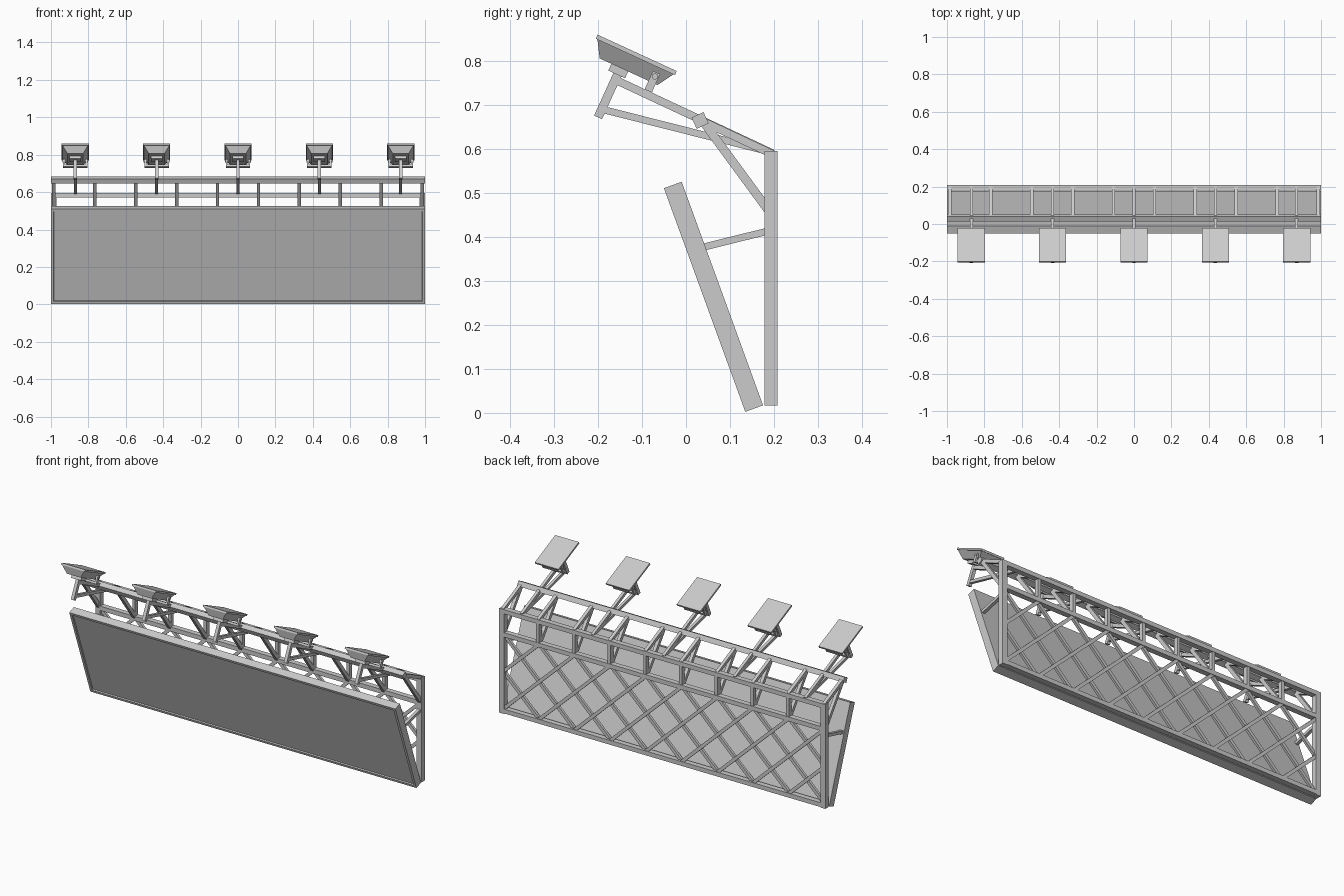
import bpy, bmesh, math
from mathutils import Matrix, Vector

cube = bpy.data.objects.get("Cube")
if cube:
    bpy.data.objects.remove(cube, do_unlink=True)

grey = bpy.data.materials.new("painted_steel_grey")
grey.use_nodes = True
colour = (0.6, 0.6, 0.6, 1)
grey.diffuse_color = colour
grey.node_tree.nodes["Principled BSDF"].inputs["Base Color"].default_value = colour

X, Y = Vector((1, 0, 0)), Vector((0, 1, 0))


def finish(name, bm):
    bmesh.ops.recalc_face_normals(bm, faces=bm.faces)
    mesh = bpy.data.meshes.new(name)
    bm.to_mesh(mesh)
    bm.free()
    mesh.materials.append(grey)
    obj = bpy.data.objects.new(name, mesh)
    bpy.context.collection.objects.link(obj)
    return obj


def add_beam(bm, p, q, across, thick, side=X):
    """Square bar from p to q; across is measured along side."""
    p, q = Vector(p), Vector(q)
    d = (q - p).normalized()
    s = (side - d * side.dot(d)).normalized()
    n = d.cross(s)
    basis = Matrix((s * across, n * thick, d * (q - p).length)).transposed().to_4x4()
    bmesh.ops.create_cube(bm, size=1, matrix=Matrix.Translation((p + q) / 2) @ basis)


def beams(name, bars, across, thick, side=X):
    bm = bmesh.new()
    for p, q in bars:
        add_beam(bm, p, q, across, thick, side)
    return finish(name, bm)


def repeat(xs, a, b):
    """The same bar in the side plane at each x."""
    return [((x, *a), (x, *b)) for x in xs]


def span(y, z, half=1.0):
    return [((-half, y, z), (half, y, z))]


END, BACK, BAR = 0.985, 0.193, 0.03
BAY = 2 * END / 9
stations = [-END + BAY * i for i in range(10)]

# Tilted display board with a raised border
bm = bmesh.new()
bmesh.ops.create_cube(bm, size=1, matrix=Matrix.Diagonal((2, 0.043, 0.541, 1)))
bm.faces.ensure_lookup_table()
front = min(bm.faces, key=lambda f: f.calc_center_median().y)
bmesh.ops.inset_region(bm, faces=[front], thickness=0.02)
bmesh.ops.inset_region(bm, faces=[front], thickness=0.002, depth=-0.007)
board = finish("display_board", bm)
board.location = (0, 0.0625, 0.264)
board.rotation_euler.x = math.radians(20)

# Upright rear frame
beams("end_posts", repeat((-END, END), (BACK, 0.017), (BACK, 0.595)), BAR, BAR)
beams("frame_rails", span(BACK, 0.032) + span(BACK, 0.455) + span(BACK, 0.583), 0.024, BAR, Vector((0, 0, 1)))
beams("short_posts", repeat(stations[1:-1], (BACK, 0.455), (BACK, 0.583)), 0.018, 0.024)

# Crossed lattice, clipped at the end posts
z0, rise = 0.035, 0.415
for name, sign, y in (("lattice_rising", 1, 0.188), ("lattice_falling", -1, 0.198)):
    bars = []
    for k in range(-1, 9):
        start = -END + BAY * k
        t0 = max(0, (-END - start) / (2 * BAY))
        t1 = min(1, (END - start) / (2 * BAY))
        bars.append([(sign * (start + 2 * BAY * t), y, z0 + rise * t) for t in (t0, t1)])
    beams(name, bars, 0.014, 0.018, Y)

# Forward rail and its supports
beams("forward_rail", [((-1, 0.032, 0.665), (1, 0.032, 0.665))], 0.028, BAR, Vector((0, -0.42, 0.91)))
beams("upper_struts", repeat(stations, (0.04, 0.662), (0.197, 0.588)), 0.018, 0.018)
beams("diagonal_braces", repeat(stations, (0.035, 0.668), (0.19, 0.457)), 0.018, 0.02)
beams("board_stays", repeat((-END, END), (0.04, 0.377), (0.185, 0.413)), 0.018, 0.016)

# Floodlights on bracket arms
lamp_xs = [-0.87, -0.435, 0, 0.435, 0.87]
beams("lamp_arms", repeat(lamp_xs, (-0.16, 0.757), (0.197, 0.59)), 0.016, 0.018)
beams("lamp_lower_arms", repeat(lamp_xs, (-0.19, 0.69), (0.17, 0.599)), 0.016, 0.016)
beams("lamp_uprights", repeat(lamp_xs, (-0.2, 0.672), (-0.15, 0.782)), 0.018, 0.02)

tilt = Matrix.Rotation(math.radians(-24.7), 4, "X")
for i, x in enumerate(lamp_xs, 1):
    place = Matrix.Translation((x, -0.113, 0.814)) @ tilt
    bm = bmesh.new()
    # Cover plate
    bmesh.ops.create_cube(bm, size=1, matrix=place @ Matrix.Diagonal((0.145, 0.198, 0.01, 1)))
    # Tapered housing
    made = bmesh.ops.create_cube(bm, size=1)["verts"]
    for v in made:
        low = v.co.z < 0
        v.co.x *= 0.085 if low else 0.135
        v.co.y *= 0.145 if low else 0.19
        v.co.z = -0.042 if low else -0.005
    bmesh.ops.transform(bm, matrix=place, verts=made)
    # Mounting block under the housing
    bmesh.ops.create_cube(bm, size=1, matrix=place @ Matrix.Translation((0, -0.022, -0.05))
                          @ Matrix.Diagonal((0.06, 0.042, 0.018, 1)))
    finish(f"floodlight_{i}", bm)

    # U-shaped yoke with pivot bolts
    bm = bmesh.new()
    add_beam(bm, (x - 0.065, -0.083, 0.738), (x + 0.065, -0.083, 0.738), 0.012, 0.018, Vector((0, 0.42, 0.91)))
    for s in (-0.06, 0.06):
        add_beam(bm, (x + s, -0.086, 0.732), (x + s, -0.067, 0.774), 0.01, 0.018)
        bmesh.ops.create_cone(bm, cap_ends=True, segments=10, radius1=0.007, radius2=0.007, depth=0.03,
                              matrix=Matrix.Translation((x + s * 0.9, -0.071, 0.765))
                              @ Matrix.Rotation(math.pi / 2, 4, "Y"))
    finish(f"lamp_yoke_{i}", bm)
